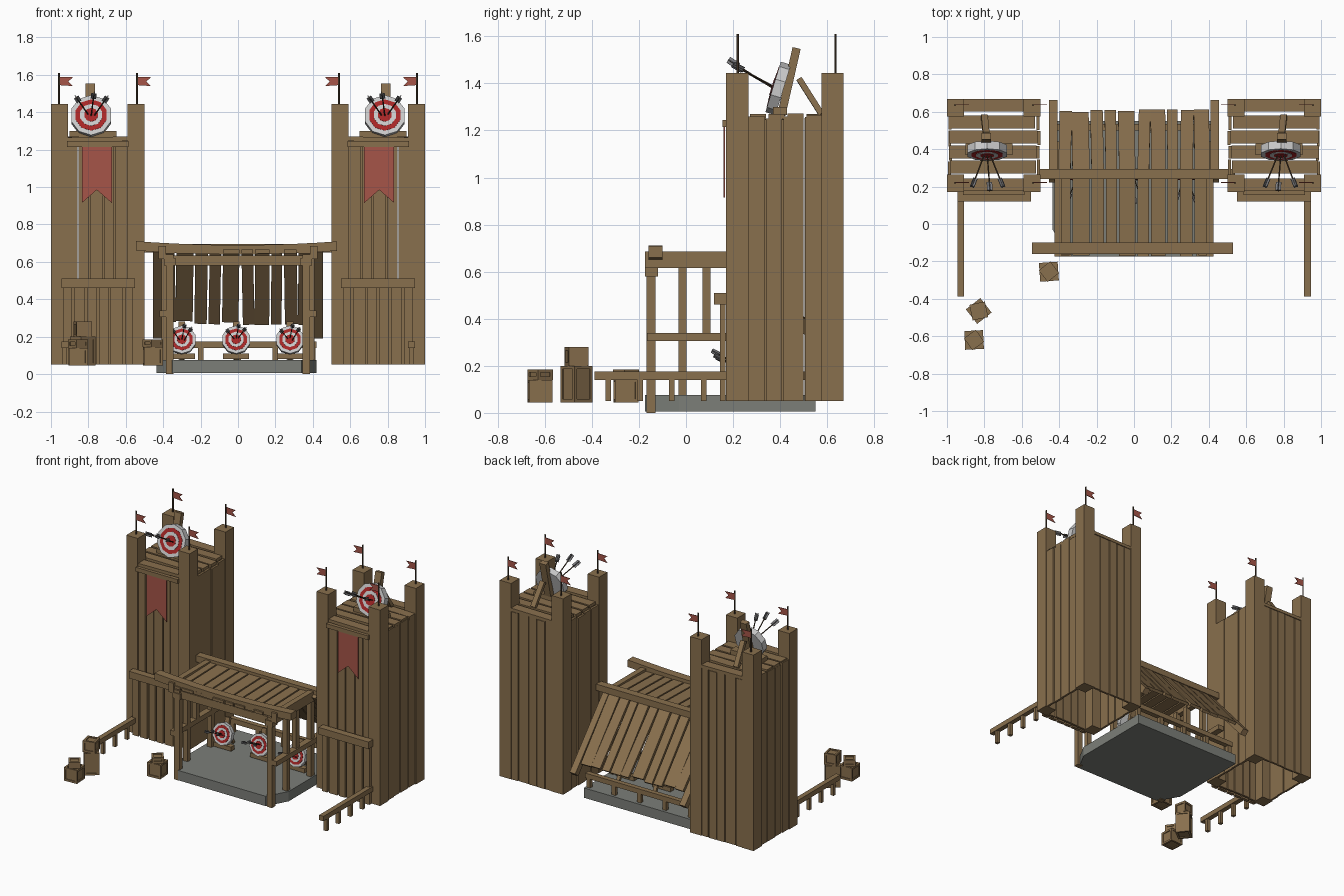
import bpy, bmesh, random
from math import radians, cos, sin, pi
from mathutils import Vector, Matrix

if "Cube" in bpy.data.objects:
    bpy.data.objects.remove(bpy.data.objects["Cube"])

random.seed(4)
R = random.uniform


def material(name, rgb):
    m = bpy.data.materials.new(name)
    m.diffuse_color = (*rgb, 1)
    m.use_nodes = True
    m.node_tree.nodes["Principled BSDF"].inputs["Base Color"].default_value = m.diffuse_color
    return m


WOOD = material("wood", (0.25, 0.16, 0.075))
DARK = material("dark_wood", (0.07, 0.045, 0.025))
CLOTH = material("red_cloth", (0.38, 0.09, 0.065))
RED = material("target_red", (0.40, 0.02, 0.02))
WHITE = material("target_white", (0.6, 0.6, 0.6))
STEEL = material("feather_grey", (0.2, 0.2, 0.21))
STONE = material("stone", (0.2, 0.21, 0.19))


def box(bm, x0, x1, y0, y1, z0, z1, M=Matrix()):
    size = Matrix.Diagonal((x1 - x0, y1 - y0, z1 - z0, 1))
    mid = Matrix.Translation(((x0 + x1) / 2, (y0 + y1) / 2, (z0 + z1) / 2))
    return bmesh.ops.create_cube(bm, size=1, matrix=M @ mid @ size)["verts"]


def aim(p, q):
    # local z runs from p to q, local x stays level
    z = (Vector(q) - Vector(p)).normalized()
    x = Vector((0, 1, 0)).cross(z)
    x = x.normalized() if x.length > 1e-4 else Vector((1, 0, 0))
    m = Matrix((x, z.cross(x), z)).transposed().to_4x4()
    return Matrix.Translation(p) @ m


def beam(bm, p, q, w, d):
    box(bm, -w / 2, w / 2, -d / 2, d / 2, 0, (Vector(q) - Vector(p)).length, aim(p, q))


def disc(bm, M, r, z0, z1, n=10):
    bmesh.ops.create_cone(bm, cap_ends=True, segments=n, radius1=r, radius2=r, depth=z1 - z0,
                          matrix=M @ Matrix.Translation((0, 0, (z0 + z1) / 2)))


def slab(bm, pts, offset):
    f = bm.faces.new([bm.verts.new(p) for p in pts])
    g = bmesh.ops.extrude_face_region(bm, geom=[f])["geom"]
    bmesh.ops.translate(bm, vec=offset, verts=[v for v in g if isinstance(v, bmesh.types.BMVert)])
    bmesh.ops.recalc_face_normals(bm, faces=bm.faces)


def finish(bm, name, mat, mirror=False):
    me = bpy.data.meshes.new(name)
    bm.to_mesh(me)
    bm.free()
    me.materials.append(mat)
    ob = bpy.data.objects.new(name, me)
    bpy.context.collection.objects.link(ob)
    if mirror:
        ob.modifiers.new("mirror", "MIRROR")
    return ob


def spans(a, b, n, gap=0.006):
    # uneven board edges across a width
    cuts = [a] + [a + (b - a) * (i + R(-.18, .18)) / n for i in range(1, n)] + [b]
    return [(cuts[i] + gap / 2, cuts[i + 1] - gap / 2) for i in range(n)]


# tower corner posts, mirrored to the second tower
bm = bmesh.new()
for x in (-0.955, -0.545):
    for y in (0.218, 0.622):
        box(bm, x - .045, x + .045, y - .047, y + .047, .05, 1.445)
finish(bm, "tower_posts", WOOD, True)

# tower plank walls
bm = bmesh.new()
for y in (0.178, 0.645):
    for a, b in spans(-.915, -.585, 5):
        d = R(0, .008)
        box(bm, a, b, y + d, y + .015 + d, .05, 1.25 + R(-.01, .01))
for x in (-0.994, -0.521):
    for a, b in spans(.255, .585, 4):
        d = R(0, .006)
        box(bm, x + d, x + .015 + d, a, b, .05, 1.25 + R(-.01, .01))
finish(bm, "tower_walls", WOOD, True)

# lower front boards, cross beam and top trim
bm = bmesh.new()
for a, b in spans(-.94, -.555, 6, .012):
    box(bm, a, b, .145, .168, .05, .47)
box(bm, -.945, -.55, .12, .17, .46, .51)
box(bm, -.915, -.585, .155, .178, 1.215, 1.245)
finish(bm, "tower_front_boards", WOOD, True)

# tower deck boards
bm = bmesh.new()
for i, y in enumerate((.21, .305, .385, .465, .545, .635)):
    end = i in (0, 5)
    x0, x1 = (-.91, -.59) if end else (-.99 + R(-.005, .02), -.51 + R(-.02, .005))
    M = Matrix.Translation((0, y, 1.257)) @ Matrix.Rotation(R(-.02, .02), 4, 'Y')
    M = Matrix.Translation((-.75, 0, 0)) @ M
    box(bm, x0 + .75, x1 + .75, -.034, .034, -.011, .011, M)
finish(bm, "tower_deck", WOOD, True)

# flag poles, flags and hanging banner
poles, flags = bmesh.new(), bmesh.new()
for x in (-.957, -.54):
    for y in (.22, .635):
        disc(poles, Matrix.Translation((x, y, 0)), .005, 1.44, 1.61, 6)
        slab(flags, [(x, y, 1.545), (x + .075, y, 1.54), (x + .05, y, 1.565),
                     (x + .075, y, 1.587), (x, y, 1.59)], (0, .004, 0))
finish(poles, "flag_poles", DARK, True)
finish(flags, "tower_flags", CLOTH, True)
bm = bmesh.new()
slab(bm, [(-.835, .16, 1.215), (-.835, .16, .915), (-.755, .16, .985),
          (-.675, .16, .915), (-.675, .16, 1.215)], (0, .006, 0))
finish(bm, "tower_banner", CLOTH, True)


def target(name, c, r, tilt, tails, mirror):
    # local z is the face normal
    M = Matrix.Translation(c) @ Matrix.Rotation(radians(90 - tilt), 4, 'X')
    w, rd = bmesh.new(), bmesh.new()
    disc(w, M, r, -.4 * r, 0)
    disc(rd, M, r * .78, -.01, .002)
    disc(w, M, r * .55, -.01, .004)
    disc(rd, M, r * .34, -.01, .006)
    finish(w, name + "_face", WHITE, mirror)
    finish(rd, name + "_rings", RED, mirror)
    # arrows with crossed feathers
    s, f = bmesh.new(), bmesh.new()
    for i, t in enumerate(tails):
        tip = Vector(c) + Vector(((i - 1) * .14 * r, 0, R(-.1, .1) * r))
        A, L = aim(tip, t), (Vector(t) - tip).length
        disc(s, A, r * .035, -.02, L, 5)
        h = r * .13
        for q in (0, 90):
            box(f, -h, h, -.002, .002, L - .45 * r, L, A @ Matrix.Rotation(radians(q), 4, 'Z'))
    finish(s, name + "_arrow_shafts", DARK, mirror)
    finish(f, name + "_arrow_feathers", STEEL, mirror)


# rooftop targets with leaning stands
target("tower_target", (-.785, .37, 1.385), .112, 17,
       [(-.865, .20, 1.48), (-.77, .18, 1.50), (-.70, .20, 1.48)], True)
bm = bmesh.new()
beam(bm, (-.79, .405, 1.265), (-.79, .47, 1.55), .05, .035)
beam(bm, (-.79, .48, 1.42), (-.80, .575, 1.27), .035, .025)
box(bm, -.90, -.65, .37, .43, 1.265, 1.30)
finish(bm, "tower_target_stand", WOOD, True)

# range targets under the shelter
stand = bmesh.new()
for i, x in enumerate((-.30, -.01, .278)):
    target("range_target_%d" % (i + 1), (x, .25, .185), .077, 14,
           [(x - .05, .13, .235), (x + .015, .11, .265), (x + .05, .12, .245)], False)
    beam(stand, (x, .275, .08), (x, .32, .28), .035, .022)
    beam(stand, (x, .31, .20), (x, .37, .08), .025, .02)
    box(stand, x - .07, x + .07, .25, .29, .08, .11)
finish(stand, "range_target_stands", WOOD)

# stone floor with cut front corners
bm = bmesh.new()
slab(bm, [(-.35, -.175, .005), (.34, -.175, .005), (.42, -.03, .005), (.42, .55, .005),
          (-.435, .55, .005), (-.435, -.03, .005)], (0, 0, .07))
finish(bm, "stone_floor", STONE)

# shelter side frames
bm = bmesh.new()
box(bm, -.385, -.345, -.168, -.13, 0, .64)
box(bm, -.395, -.335, -.175, -.12, .58, .62)
box(bm, -.41, -.375, -.032, .002, .05, .63)
box(bm, -.41, -.375, .07, .105, .32, .63)
box(bm, -.41, -.375, .235, .275, .05, .64)
box(bm, -.42, -.375, -.165, .44, .305, .34)
box(bm, -.425, -.385, -.175, .27, .615, .685)
beam(bm, (-.432, .24, .665), (-.432, .645, .205), .045, .045)
finish(bm, "shelter_side_frames", WOOD, True)

# shelter cross beams, the front one sagging
bm = bmesh.new()
front = box(bm, -.545, .53, -.16, -.1, .66, .71)
bmesh.ops.subdivide_edges(bm, cuts=9, edges=[
    e for e in bm.edges if abs(e.verts[0].co.x - e.verts[1].co.x) > .5])
for v in bm.verts:
    v.co.z -= .02 * (1 - (v.co.x / .54) ** 2)
box(bm, -.51, .54, .24, .295, .65, .695)
box(bm, -.39, .39, -.155, -.12, .58, .635)
finish(bm, "shelter_beams", WOOD)

# roof planks, level front and steep back
flat, steep = bmesh.new(), bmesh.new()
for a, b in spans(-.41, .41, 10, .01):
    x = (a + b) / 2
    beam(flat, (x, -.165 + R(-.008, .008), .655), (x, .25, .665), b - a, .02)
    k = R(-.02, .02)
    beam(steep, (x, .265, .665 + R(-.006, .006)), (x + R(-.008, .008), .605 + k * .65, .27 - k), b - a, .02)
finish(flat, "roof_front_planks", WOOD)
finish(steep, "roof_back_planks", WOOD)

# rail along the back of the floor
bm = bmesh.new()
box(bm, -.42, .42, .50, .535, .14, .175)
for x in (-.40, -.2, 0, .2, .40):
    box(bm, x - .015, x + .015, .505, .53, .07, .14)
finish(bm, "floor_back_rail", WOOD)

# side fences in front of the towers
bm = bmesh.new()
box(bm, -.945, -.91, -.388, .17, .14, .175)
for y in (-.33, -.195, -.06, .075):
    box(bm, -.94, -.915, y - .012, y + .012, .05, .14)
finish(bm, "side_fences", WOOD, True)


def crate(name, x, y, z0, z1, s, turn):
    bm = bmesh.new()
    M = Matrix.Translation((x, y, z0)) @ Matrix.Rotation(radians(turn), 4, 'Z')
    h, H, t = s / 2, z1 - z0, .014
    box(bm, -h + .006, h - .006, -h + .006, h - .006, .006, H - .006, M)
    for a in (-h, h - t):
        for b in (-h, h - t):
            box(bm, a, a + t, b, b + t, 0, H, M)
        for z in (0, H - t):
            box(bm, -h, h, a, a + t, z, z + t, M)
            box(bm, a, a + t, -h, h, z, z + t, M)
    finish(bm, name, WOOD)


# crates
crate("crate_single", -.455, -.255, .045, .145, .10, 4)
crate("crate_single_top", -.455, -.255, .145, .185, .078, 38)
crate("crate_stack_base", -.83, -.465, .045, .20, .098, 38)
crate("crate_stack_top", -.83, -.465, .20, .28, .085, 12)
crate("crate_front", -.855, -.62, .045, .14, .10, 3)
crate("crate_front_top", -.855, -.62, .14, .185, .078, 35)
